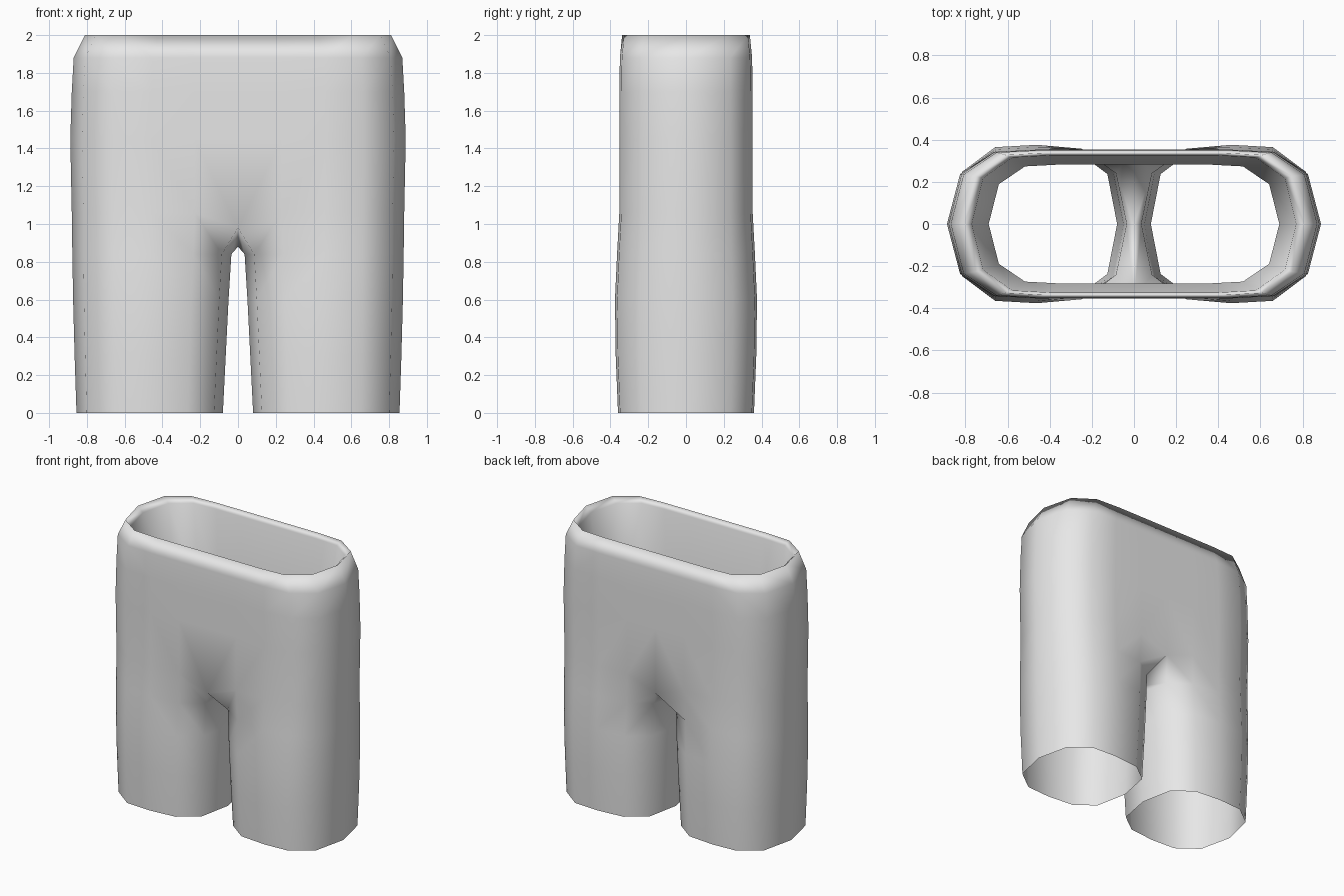
import bpy
import bmesh

cube = bpy.data.objects.get("Cube")
if cube:
    bpy.data.objects.remove(cube, do_unlink=True)

# One plain cloth colour
cloth = bpy.data.materials.new("light_grey_cloth")
cloth.use_nodes = True
grey = (0.8, 0.8, 0.8, 1.0)
cloth.diffuse_color = grey
cloth.node_tree.nodes["Principled BSDF"].inputs["Base Color"].default_value = grey

# Half of a squarish oval from inner seam to outer seam: (x fraction, y fraction)
LEG = [(0, 0), (0.06, 0.66), (0.24, 0.95), (0.5, 1), (0.74, 0.97), (0.93, 0.66), (1, 0)]
TORSO = [(0, 0), (0, 1), (0.26, 1), (0.52, 1), (0.75, 0.97), (0.93, 0.67), (1, 0)]


def ring(bm, section, z, x_in, x_out, depth):
    """Twelve vertices, running inner seam, front, outer seam, back."""
    front = [(f, -d) for f, d in section]
    back = [(f, d) for f, d in section[-2:0:-1]]
    return [bm.verts.new((x_in + f * (x_out - x_in), d * depth, z))
            for f, d in front + back]


def loft(bm, low, high, closed):
    steps = range(12) if closed else range(1, 11)
    for i in steps:
        j = (i + 1) % 12
        bm.faces.new((low[i], low[j], high[j], high[i]))


bm = bmesh.new()

# Open leg tube
legs = [ring(bm, LEG, *row) for row in (
    (0.0, 0.08, 0.855, 0.36),
    (0.3, 0.065, 0.865, 0.372),
    (0.6, 0.05, 0.873, 0.376),
    (0.84, 0.035, 0.877, 0.365))]

# Crotch ring, dipping to a saddle between the legs
crotch = ring(bm, TORSO, 1.06, 0.0, 0.88, 0.353)
crotch[0].co.z = 0.88
crotch[1].co.z = crotch[11].co.z = 0.98
for low, high in zip(legs, legs[1:] + [crotch]):
    loft(bm, low, high, True)

# Torso, rounded waist rim and turned-in lining
torso = [crotch] + [ring(bm, TORSO, *row) for row in (
    (1.45, 0.0, 0.888, 0.353),
    (1.7, 0.0, 0.88, 0.353),
    (1.88, 0.0, 0.87, 0.35),
    (2.0, 0.0, 0.81, 0.338),
    (1.96, 0.0, 0.77, 0.325),
    (1.4, 0.0, 0.69, 0.282))]
for low, high in zip(torso, torso[1:]):
    loft(bm, low, high, False)

# Remove the unused seam points above the crotch
bmesh.ops.delete(bm, geom=[v for v in bm.verts if not v.link_faces], context='VERTS')
for face in bm.faces:
    face.smooth = True

mesh = bpy.data.meshes.new("trousers")
bm.to_mesh(mesh)
bm.free()
mesh.materials.append(cloth)
trousers = bpy.data.objects.new("trousers", mesh)
bpy.context.collection.objects.link(trousers)

# Mirror to the other leg
mirror = trousers.modifiers.new("mirror", 'MIRROR')
mirror.use_axis[0] = True
mirror.use_clip = True
mirror.merge_threshold = 0.001
